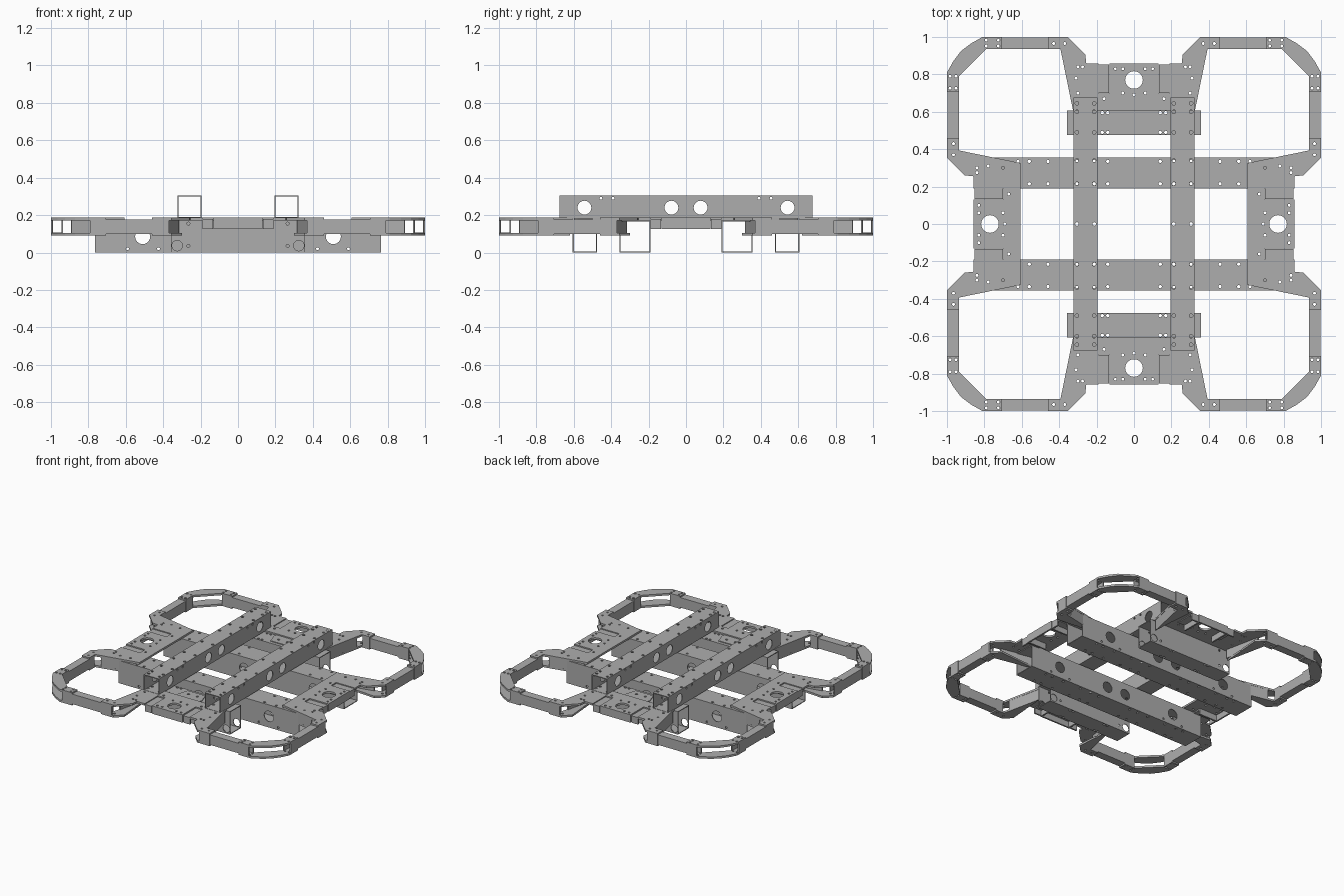
import bpy, bmesh, math
from mathutils import Matrix, Vector

cube = bpy.data.objects.get("Cube")
if cube:
    bpy.data.objects.remove(cube, do_unlink=True)

metal = bpy.data.materials.new("grey metal")
metal.use_nodes = True
GREY = (0.42, 0.42, 0.42, 1)
metal.diffuse_color = GREY
metal.node_tree.nodes["Principled BSDF"].inputs["Base Color"].default_value = GREY

TOP, BOTTOM, SKIN = 0.187, 0.09, 0.015
UPPER = (TOP - SKIN, TOP)
LOWER = (BOTTOM, BOTTOM + SKIN)
SIDE = (LOWER[1], UPPER[0])


def link(name, bm):
    bmesh.ops.recalc_face_normals(bm, faces=bm.faces)
    mesh = bpy.data.meshes.new(name)
    bm.to_mesh(mesh)
    bm.free()
    mesh.materials.append(metal)
    obj = bpy.data.objects.new(name, mesh)
    bpy.context.scene.collection.objects.link(obj)
    return obj


def finish(obj, holes, mirror):
    """Drill (axis, centre, radius) holes, mirror, and apply everything."""
    cutter = None
    if holes:
        bm = bmesh.new()
        for axis, centre, r in holes:
            turn = Vector((0, 0, 1)).rotation_difference(Vector(axis)).to_matrix().to_4x4()
            bmesh.ops.create_cone(bm, cap_ends=True, segments=24 if r > 0.02 else 10,
                                  radius1=r, radius2=r, depth=0.6,
                                  matrix=Matrix.Translation(centre) @ turn)
        cutter = link("hole_cutter", bm)
        cutter.hide_render = True
        cut = obj.modifiers.new("holes", 'BOOLEAN')
        cut.operation, cut.solver, cut.object = 'DIFFERENCE', 'EXACT', cutter
        cut.use_self = True
    if any(mirror):
        m = obj.modifiers.new("mirror", 'MIRROR')
        m.use_axis = (mirror[0], mirror[1], False)
        m.use_mirror_merge = False
    bpy.context.view_layer.update()
    graph = bpy.context.evaluated_depsgraph_get()
    mesh = bpy.data.meshes.new_from_object(obj.evaluated_get(graph))
    obj.modifiers.clear()
    obj.data = mesh
    if cutter:
        bpy.data.objects.remove(cutter, do_unlink=True)


def plates(name, parts, mirror, holes=(), swap=False):
    """Extrude flat outlines; swap exchanges x and y."""
    bm = bmesh.new()
    flip = (lambda p: (p[1], p[0])) if swap else (lambda p: p)
    for outline, (z0, z1) in parts:
        low = [bm.verts.new((*flip(p), z0)) for p in outline]
        high = [bm.verts.new((*flip(p), z1)) for p in outline]
        bm.faces.new(low)
        bm.faces.new(high)
        for i in range(len(low)):
            j = (i + 1) % len(low)
            bm.faces.new((low[i], low[j], high[j], high[i]))
    drill = [((0, 0, 1), (*flip((x, y)), 0.15), r) for x, y, r in holes]
    finish(link(name, bm), drill, mirror)


def rect(x0, x1, y0, y1):
    return [(x0, y0), (x1, y0), (x1, y1), (x0, y1)]


def wall(a, b, t=0.012):
    """Thin strip from a to b, thickened to the left of the direction."""
    a, b = Vector(a), Vector(b)
    d = (b - a).normalized()
    n = Vector((-d.y, d.x)) * t
    return [tuple(p) for p in (a, b, b + n, a + n)]


def tube(name, length, centre, width, z, along_x, holes=(), mirror=(True, True), t=0.006):
    """Open rectangular tube; length is its start and end."""
    bm = bmesh.new()
    rings = []
    for s in length:
        for inset in (0, t):
            w = width / 2 - inset
            cross = [(-w, z[0] + inset), (w, z[0] + inset), (w, z[1] - inset), (-w, z[1] - inset)]
            rings.append([bm.verts.new((s, centre + c, h) if along_x else (centre + c, s, h))
                          for c, h in cross])
    out0, in0, out1, in1 = rings
    for a, b in ((out0, in0), (out1, in1), (out0, out1), (in0, in1)):
        for i in range(4):
            j = (i + 1) % 4
            bm.faces.new((a[i], a[j], b[j], b[i]))
    finish(link(name, bm), holes, mirror)


X, Y, Z = (1, 0, 0), (0, 1, 0), (0, 0, 1)

# Upper pair of beams running front to back
holes = [(X, (0.26, s * y, 0.24), 0.037) for s in (-1, 1) for y in (0.078, 0.543)]
holes += [(X, (0.26, s * y, 0.29), 0.008) for s in (-1, 1) for y in (0.39, 0.455)]
holes += [(Z, (x, s * y, 0.24), 0.01) for x in (0.213, 0.305) for s in (-1, 1)
          for y in (0.215, 0.34, 0.49, 0.6, 0.645)]
holes += [(Z, (x, 0, 0.24), 0.01) for x in (0.213, 0.305)]
tube("upper_beams", (-0.677, 0.677), 0.259, 0.13, (0.183, 0.306), False, holes, (True, False))

# Lower pair of deep beams running side to side
holes = [(Y, (s * x, 0.272, 0.085), 0.04) for s in (-1, 1) for x in (0.08, 0.51)]
holes += [(Z, (s * x, y, 0.09), 0.009) for s in (-1, 1) for y in (0.215, 0.335)
          for x in (0.14, 0.213, 0.305, 0.46, 0.56, 0.62)]
holes += [(Y, (s * x, 0.272, 0.02), 0.008) for s in (-1, 1) for x in (0.425, 0.59)]
tube("lower_beams", (-0.765, 0.765), 0.272, 0.166, (0, 0.173), True, holes, (False, True))

# Short cross beams near the front and back
holes = [(Y, (s * 0.325, 0.54, 0.037), 0.028) for s in (-1, 1)]
holes += [(Y, (s * 0.265, 0.54, h), 0.008) for s in (-1, 1) for h in (0.035, 0.155)]
holes += [(Z, (s * x, y, 0.09), 0.009) for s in (-1, 1) for y in (0.49, 0.595) for x in (0.14, 0.17)]
tube("cross_beams", (-0.357, 0.357), 0.541, 0.13, (0, 0.176), True, holes, (False, True))

# Small shaped cover on each cross beam
cover = [(-0.075, 0.5), (0.075, 0.5), (0.1, 0.58), (0.095, 0.6), (-0.095, 0.6), (-0.1, 0.58)]
plates("cross_beam_covers", [(cover, (0.175, 0.182))], (False, True),
       [(-0.037, 0.545, 0.01), (0.037, 0.545, 0.01)])

# Guard bars between the brackets
for along_x in (True, False):
    tube("guard_bars_" + ("ends" if along_x else "sides"), (0.45, 0.72), 0.967, 0.062,
         (0.1, 0.176), along_x)

# Rounded guard corners: two plates with short side walls
corner = [(0.705, 0.935), (0.79, 0.935), (0.935, 0.79), (0.935, 0.705), (1, 0.705),
          (1, 0.81), (0.965, 0.872), (0.925, 0.925), (0.872, 0.965), (0.81, 1), (0.705, 1)]
parts = [(corner, UPPER), (corner, LOWER)]
for y0, y1 in ((0.935, 0.945), (0.99, 1.0)):
    parts += [(rect(0.705, 0.79, y0, y1), SIDE), (rect(y0, y1, 0.705, 0.79), SIDE)]
screws = [(a, b, 0.008) for a in (0.725, 0.79) for b in (0.952, 0.983)]
screws += [(b, a, r) for a, b, r in screws]
plates("guard_corners", parts, (True, True), screws)

# Arms that join the guards to the beams, and motor mounts between the arms
arm_top = [(0.19, 0.607), (0.326, 0.607), (0.393, 0.935), (0.46, 0.935), (0.46, 1),
           (0.355, 1), (0.26, 0.905), (0.255, 0.857), (0.19, 0.857)]
arm_base = [(0.326, 0.62), (0.393, 0.935), (0.46, 0.935), (0.46, 1), (0.355, 1), (0.3, 0.945)]
arm = [(arm_top, UPPER), (arm_base, LOWER),
       (wall((0.326, 0.62), (0.383, 0.89)), SIDE),
       (rect(0.37, 0.46, 0.988, 1), SIDE),
       (rect(0.4, 0.46, 0.935, 0.945), SIDE)]
arm_screws = [(x, y, 0.008) for x, y in
              ((0.3, 0.7), (0.31, 0.78), (0.275, 0.84), (0.3, 0.84), (0.37, 0.965), (0.43, 0.965))]

mount = [(-0.19, 0.607), (0.19, 0.607), (0.19, 0.697), (0.13, 0.697), (0.13, 0.857),
         (-0.13, 0.857), (-0.13, 0.697), (-0.19, 0.697)]
pod = [(mount, UPPER), (rect(-0.13, 0.13, 0.845, 0.857), (0.127, UPPER[0]))]
for s in (-1, 1):
    x0, x1 = sorted((s * 0.118, s * 0.13))
    pod.append((rect(x0, x1, 0.697, 0.845), (0.127, UPPER[0])))
    x0, x1 = sorted((s * 0.134, s * 0.19))
    pod += [(rect(x0, x1, 0.701, 0.853), (0.166, 0.18)),
            (rect(x0, x1, 0.841, 0.853), (0.127, 0.166))]
mount_holes = [(0, 0.77, 0.047)]
mount_holes += [(s * x, y, 0.008) for s in (-1, 1)
                for x, y in ((0.06, 0.7), (0.1, 0.83), (0.06, 0.83), (0.16, 0.67))]
mount_holes.append((0, 0.69, 0.008))

for label, swap in (("end", False), ("side", True)):
    plates(label + "_guard_arms", arm, (True, True), arm_screws, swap)
    plates(label + "_motor_mounts", pod, (swap, not swap), mount_holes, swap)
